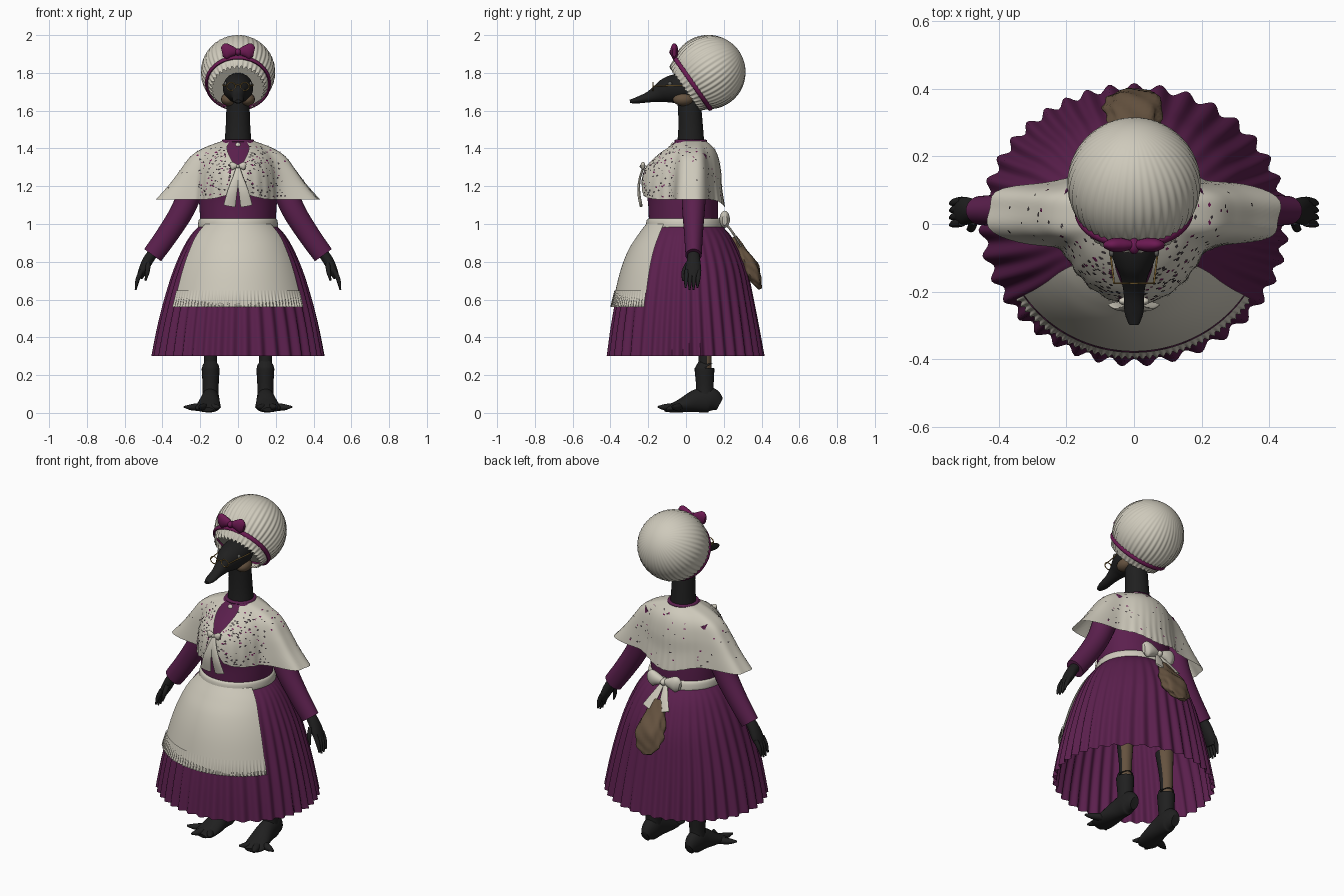
import bpy, bmesh, math, random
from math import sin, cos, pi, tau, radians
from mathutils import Vector as V

random.seed(4)
if "Cube" in bpy.data.objects:
    bpy.data.objects.remove(bpy.data.objects["Cube"])


def material(name, *rgb):
    m = bpy.data.materials.new(name)
    m.use_nodes = True
    m.diffuse_color = (*rgb, 1)
    b = m.node_tree.nodes["Principled BSDF"]
    b.inputs["Base Color"].default_value = (*rgb, 1)
    b.inputs["Roughness"].default_value = 0.8
    return m


PLUM = material("plum cloth", .105, .014, .075)
RIBBON = material("ribbon purple", .15, .01, .085)
CREAM = material("cream linen", .62, .59, .50)
BLACK = material("black feathers", .014, .014, .014)
BROWN = material("brown feathers", .13, .085, .05)
GOLD = material("gold wire", .38, .23, .06)
GREY = material("eye grey", .12, .12, .11)
SPOT = material("dark print", .05, .04, .045)


def finish(name, bm, *mats):
    bmesh.ops.recalc_face_normals(bm, faces=bm.faces)
    for f in bm.faces:
        f.smooth = True
    me = bpy.data.meshes.new(name)
    bm.to_mesh(me)
    bm.free()
    me.set_sharp_from_angle(angle=radians(50))
    for m in mats:
        me.materials.append(m)
    ob = bpy.data.objects.new(name, me)
    bpy.context.collection.objects.link(ob)
    return ob


def spline(rows, t):
    """Smooth interpolation through a list of tuples, t in 0..1."""
    x = min(max(t, 0), 1) * (len(rows) - 1)
    i = min(int(x), len(rows) - 2)
    x -= i
    a, b, c, d = (rows[min(max(i + k, 0), len(rows) - 1)] for k in (-1, 0, 1, 2))
    return [q + .5 * x * (r - p + x * (2*p - 5*q + 4*r - s + x * (3*(q - r) + s - p)))
            for p, q, r, s in zip(a, b, c, d)]


def surface(name, f, nu, nv, mat, closed=True, caps=False, rule=None, extra=None):
    """Grid surface from f(u, v); u runs around, v runs along."""
    bm = bmesh.new()
    cols = nu if closed else nu + 1
    g = [[bm.verts.new(f(i / nu, j / nv)) for i in range(cols)] for j in range(nv + 1)]
    for j in range(nv):
        for i in range(nu):
            k = (i + 1) % cols
            bm.faces.new((g[j][i], g[j][k], g[j + 1][k], g[j + 1][i]))
    if caps:
        bm.faces.new(g[0])
        bm.faces.new(g[-1])
    if rule:
        for face in bm.faces:
            face.material_index = int(rule(face.calc_center_median()))
    return finish(name, bm, *([mat, extra] if extra else [mat]))


def sweep(name, rows, mat, ref=(1, 0, 0), n=20, bump=0, **kw):
    """Tube through rows of (x, y, z, half size along ref, half size across)."""
    ref = V(ref)

    def f(u, v):
        p = spline(rows, v)
        t = (V(spline(rows, v + .02)[:3]) - V(spline(rows, v - .02)[:3])).normalized()
        a = (ref - t * ref.dot(t)).normalized()
        k = 1 + bump * sin(5 * tau * u + 9 * v) * sin(14 * v)
        return V(p[:3]) + k * (a * p[3] * cos(tau * u) + t.cross(a) * p[4] * sin(tau * u))
    return surface(name, f, n, 6 * (len(rows) - 1), mat, caps=True, **kw)


def ball(name, loc, size, mat):
    bm = bmesh.new()
    bmesh.ops.create_uvsphere(bm, u_segments=16, v_segments=10, radius=1)
    for v in bm.verts:
        v.co = V(loc) + V(v.co[i] * size[i] for i in range(3))
    return finish(name, bm, mat)


def ring(row, a):
    z, rx, front, back = row
    return V((rx * cos(a), (back if sin(a) > 0 else front) * sin(a), z))


def bow(name, c, w, h, d, mat):
    x, y, z = c
    for s, side in ((1, "left"), (-1, "right")):
        sweep(f"{name}_{side}_loop", [(x, y, z, h * .3, d * .5), (x + s*w*.4, y, z + h*.1, h * .7, d),
              (x + s*w*.75, y, z + h*.1, h, d), (x + s*w, y, z, h * .6, d * .5)], mat, (0, 0, 1))
    ball(name + "_knot", (x, y - .003, z), (w * .2, d * 1.2, h * .45), mat)


# Pleated skirt, waistband and bodice
SKIRT = [(.30, .447, .41, .405), (.45, .42, .392, .38), (.6, .385, .367, .353), (.75, .34, .332, .322),
         (.86, .295, .29, .28), (.94, .25, .24, .235), (1.0, .195, .195, .18)]


def skirt(u, v):
    a = tau * u
    p = ring(spline(SKIRT, v), a)
    k = 1 + .028 * (1 - v) * sin(38 * a + 1.5 * sin(3 * a) + v * sin(5 * a))
    return V((p.x * k, p.y * k, p.z))


surface("skirt", skirt, 304, 28, PLUM)
BODICE = [(.97, .195, .195, .17), (1.1, .205, .2, .17), (1.2, .205, .21, .165), (1.3, .18, .18, .155),
          (1.38, .13, .11, .125), (1.44, .08, .055, .1)]
surface("bodice", lambda u, v: ring(spline(BODICE, v), tau * u), 64, 24, PLUM, caps=True)
BAND = [(.975, .205, .205, .19), (.985, .212, .212, .196), (1.02, .208, .208, .19), (1.03, .198, .198, .18)]
surface("apron_waistband", lambda u, v: ring(spline(BAND, v), tau * u), 64, 9, CREAM, caps=True)


# Apron panel with a gathered hem ruffle
def apron(lo, hi, off, wave):
    def f(u, v):
        a = radians(-90 + 112 * (u - .5))
        t = lo + (hi - lo) * v
        p = ring(spline(SKIRT, t), a)
        k = 1 + (off + wave * (1 - v) * sin(80 * pi * u)) / V((p.x, p.y)).length
        return V((p.x * k, p.y * k, p.z))
    return f


surface("apron", apron(.37, 1, .016, 0), 64, 24, CREAM, closed=False)
surface("apron_ruffle", apron(.29, .385, .022, .005), 240, 6, CREAM, closed=False)

# Shawl: body oval blended with the drape over each arm
# (z, arm reach, arm half depth, body x, front, back, front opening)
SHAWL = [(1.44, .075, .05, .075, .08, .075, 32), (1.405, .17, .06, .15, .135, .115, 25),
         (1.36, .245, .075, .19, .19, .14, 14), (1.29, .30, .085, .21, .245, .155, 3),
         (1.21, .36, .09, .22, .265, .16, 4), (1.13, .43, .095, .225, .265, .175, 14)]


def shawl(u, v):
    z, reach, depth, bx, front, back, gap = spline(SHAWL, v)
    a = radians(-90 + gap + (360 - 2 * gap) * u)
    c, s = abs(cos(a)), abs(sin(a))
    by = back if sin(a) > 0 else front
    body = ((c / bx) ** 2 + (s / by) ** 2) ** -.5
    arm = ((c / reach) ** 4 + (s / depth) ** 4) ** -.25
    r = (body ** 8 + arm ** 8) ** .125
    r *= 1 + .012 * v ** 3 * sin(26 * a)
    drop = v ** 3 * (.04 * max(0, sin(a)) ** 4 - .03 * max(0, -sin(a)) ** 12)
    return V((r * cos(a), .03 + r * sin(a), z - drop))


surface("shawl", shawl, 160, 30, CREAM, closed=False)

# Scattered print on the shawl
bm = bmesh.new()
for i in range(330):
    u, v = random.random(), random.uniform(.15, .97)
    if i > 110:
        u, v = (random.gauss(0, .11)) % 1, random.uniform(.3, .95)
    u = min(max(u, .01), .98)
    p = shawl(u, v)
    du = (shawl(u + .005, v) - p).normalized()
    n = du.cross(shawl(u, v + .01) - p).normalized()
    if n.dot(V((p.x, p.y - .03, .1))) < 0:
        n.negate()
    dv, turn = n.cross(du), random.random() * tau
    size = random.uniform(.004, .009)
    verts = [bm.verts.new(p + n * .003 + size * (du * cos(turn + q) + dv * sin(turn + q) * .7))
             for q in (0, 1.3, 3.1, 4.4)]
    bm.faces.new(verts).material_index = random.random() < .35
finish("shawl_print", bm, SPOT, RIBBON)

# Collar, brooch, and lace tie at the chest
surface("collar", lambda u, v: V(((.076 + .011 * cos(tau * v)) * cos(tau * u),
        .025 + (.076 + .011 * cos(tau * v)) * sin(tau * u), 1.438 + .01 * sin(tau * v))), 40, 10, PLUM)
ball("brooch", (0, -.07, 1.415), (.016, .012, .016), CREAM)
bow("shawl_tie", (0, -.228, 1.305), .042, .022, .012, CREAM)
for s in (1, -1):
    sweep("lace_tie_end", [(0, -.225, 1.3, .01, .006), (s*.012, -.245, 1.24, .018, .006),
          (s*.03, -.25, 1.17, .026, .008), (s*.045, -.238, 1.095, .032, .008)], CREAM)

# Limbs, mirrored
for s, side in ((1, "left"), (-1, "right")):
    sweep(side + "_sleeve", [(s*.17, .05, 1.36, .06, .05), (s*.235, .045, 1.22, .065, .066),
          (s*.29, .04, 1.08, .06, .062), (s*.37, .04, .95, .05, .058), (s*.452, .04, .835, .043, .055)],
          PLUM, (0, 1, 0), 28)
    sweep(side + "_hand", [(s*.44, .04, .86, .028, .026), (s*.475, .04, .81, .035, .028),
          (s*.503, .038, .755, .042, .024), (s*.52, .035, .715, .03, .016)], BLACK, (0, 1, 0))
    for k in range(4):
        y = .068 - k * .021
        sweep(side + "_finger", [(s*.508, y, .755, .013, .013), (s*.53, y - .004, .71, .012, .012),
              (s*.542, y - .008, .645 + .012 * abs(k - 1.5), .005, .005)], BLACK, (0, 1, 0), 10)
    sweep(side + "_thumb", [(s*.475, .01, .79, .014, .014), (s*.48, -.012, .745, .012, .012),
          (s*.49, -.015, .70, .005, .005)], BLACK, (0, 1, 0), 10)
    sweep(side + "_leg", [(s*.145, .1, .2, .034, .034), (s*.145, .1, .33, .036, .036),
          (s*.14, .09, .5, .05, .05)], BLACK, rule=lambda c: c.y > .11, extra=BROWN)
    sweep(side + "_boot", [(s*.145, .098, .238, .045, .05), (s*.145, .098, .225, .047, .052),
          (s*.145, .1, .13, .042, .046), (s*.147, .1, .05, .045, .05)], BLACK)
    sweep(side + "_foot", [(s*.145, .178, .045, .025, .035), (s*.145, .13, .068, .045, .066),
          (s*.148, .06, .064, .05, .062), (s*.155, -.02, .04, .062, .038),
          (s*.165, -.08, .024, .062, .022), (s*.17, -.11, .018, .04, .012)], BLACK)
    for x, y in ((.285, -.075), (.205, -.148), (.095, -.125)):
        sweep(side + "_toe", [(s*.16, -.02, .035, .022, .025), (s*(x*.6 + .066), y*.7, .03, .018, .02),
              (s*x, y, .032, .005, .006)], BLACK, (0, 0, 1), 10)
    # Cheek feathers, eyes and spectacles
    ball(side + "_cheek_feathers", (s*.05, -.015, 1.66), (.04, .055, .035), BROWN)
    ball(side + "_eye", (s*.066, -.085, 1.743), (.008, .011, .011), GREY)
    surface(side + "_spectacle_rim", lambda u, v: V((s*.036 + (.023 + .0028*cos(tau*v)) * cos(tau*u),
            -.175 + .0028*sin(tau*v), 1.728 + (.021 + .0028*cos(tau*v)) * sin(tau*u))), 28, 8, GOLD)
    sweep(side + "_spectacle_arm", [(s*.059, -.175, 1.73, .0028, .0028), (s*.068, -.1, 1.732, .0028, .0028),
          (s*.082, 0, 1.735, .0028, .0028)], GOLD, n=8)
sweep("spectacle_bridge", [(-.014, -.175, 1.732, .0028, .0028), (0, -.175, 1.738, .0028, .0028),
      (.014, -.175, 1.732, .0028, .0028)], GOLD, (0, 1, 0), 8)

# Neck, head and beak
sweep("neck", [(0, .025, 1.4, .074, .074), (0, .025, 1.5, .066, .066), (0, .02, 1.6, .062, .062),
      (0, .01, 1.7, .06, .06)], BLACK, n=32)
sweep("head_and_beak", [(0, .08, 1.72, .03, .03), (0, .045, 1.72, .068, .068), (0, -.01, 1.72, .08, .08),
      (0, -.065, 1.715, .075, .075), (0, -.11, 1.705, .06, .064), (0, -.15, 1.69, .042, .046),
      (0, -.2, 1.671, .031, .028), (0, -.26, 1.655, .028, .017), (0, -.297, 1.649, .015, .009)], BLACK, n=32)

# Mob cap along a tilted axis: crown, ribbon and frill
AXIS, UP, MID = V((0, .82, .572)), V((0, -.572, .82)), V((0, .12, 1.805))


def on_axis(d, r, a):
    return MID + AXIS * d + r * (V((1, 0, 0)) * cos(a) + UP * sin(a))


def crown(u, v):
    t = -.56 + (pi / 2 + .555) * v
    return on_axis(.195 * sin(t), .195 * cos(t) * (1 + .016 * (1 - v) * sin(44 * tau * u)), tau * u)


def frill(u, v):
    wave = sin(36 * tau * u) * v
    return on_axis(-.1 - .055 * v + .004 * wave, .166 - .028 * v + .007 * wave, tau * u)


surface("cap_crown", crown, 264, 28, CREAM, caps=True)
surface("cap_frill", frill, 216, 6, CREAM)
surface("cap_ribbon", lambda u, v: on_axis(-.104 + .013 * cos(tau * v), .166 + .009 * sin(tau * v), tau * u),
        72, 10, RIBBON)
bow("cap_bow", (0, -.062, 1.91), .085, .042, .02, RIBBON)

# Tail feathers and apron bow at the back
sweep("tail", [(0, .25, .93, .03, .02), (0, .295, .85, .065, .03), (0, .34, .77, .085, .045),
      (-.01, .372, .70, .07, .028), (-.02, .392, .66, .025, .01)], BROWN, n=32, bump=.14)
bow("apron_bow", (0, .205, 1.02), .105, .046, .026, CREAM)
for s in (1, -1):
    sweep("apron_bow_tail", [(s*.01, .205, 1.01, .012, .006), (s*.03, .25, .95, .024, .006),
          (s*.055, .29, .885, .034, .005)], CREAM)
